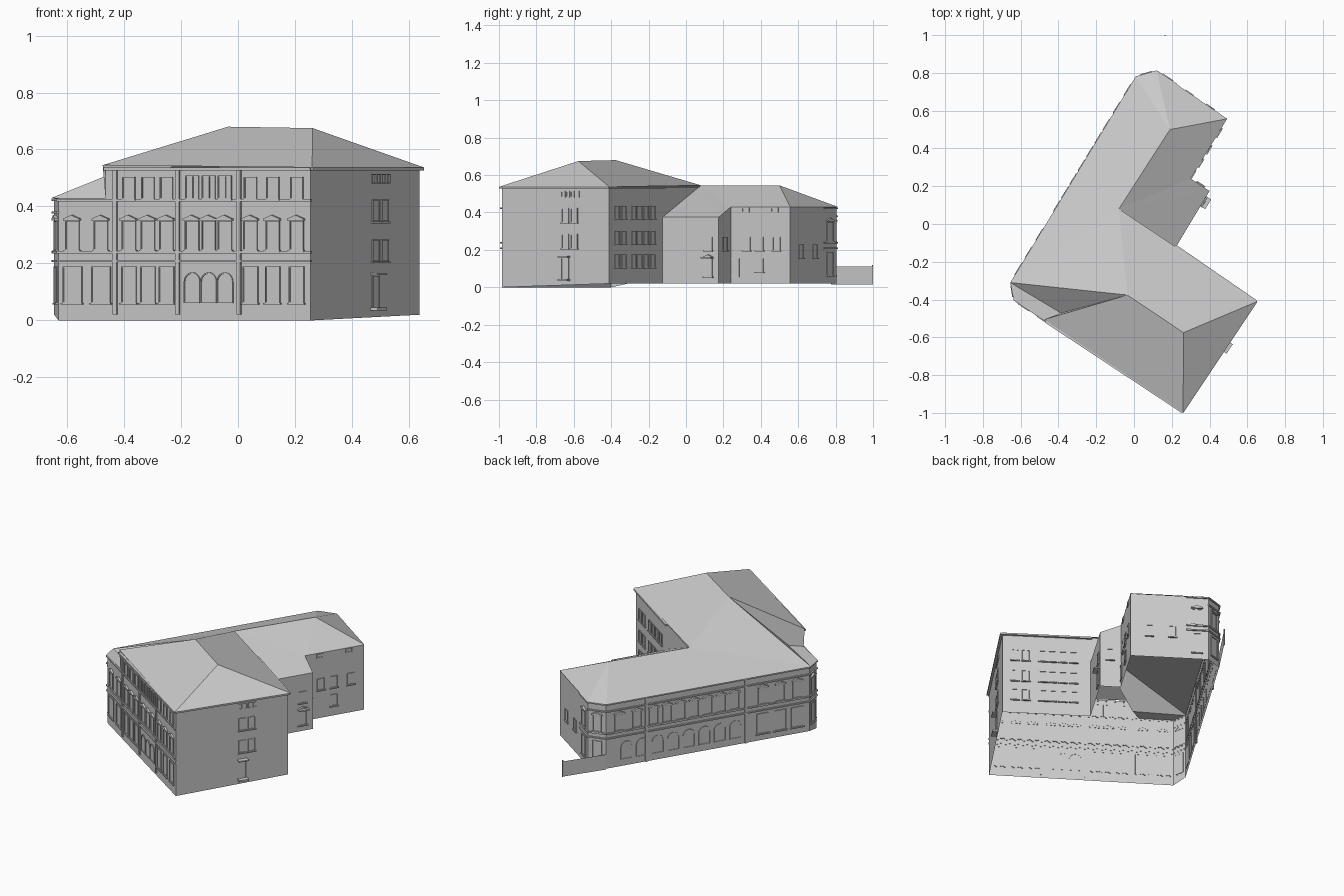
import bpy, bmesh, math
from mathutils import Vector

cube = bpy.data.objects.get("Cube")
if cube:
    bpy.data.objects.remove(cube, do_unlink=True)

stone = bpy.data.materials.new("grey_stone")
stone.use_nodes = True
GREY = (0.6, 0.6, 0.6, 1)
stone.diffuse_color = GREY
stone.node_tree.nodes["Principled BSDF"].inputs["Base Color"].default_value = GREY

# Footprint corners, counter-clockwise
P = dict(
    south=(0.255, -0.985), east=(0.637, -0.412), court=(0.22, -0.125),
    annex=(0.40, 0.175), notch=(0.30, 0.24), northeast=(0.49, 0.555),
    north=(0.12, 0.805), northwest=(0.015, 0.775), west=(-0.645, -0.31),
    chamfer=(-0.63, -0.40), step=(-0.465, -0.509), inner=(-0.08, 0.08))
ON_GROUND = ("south", "chamfer", "step")
TALL, LOW, ANNEX = 0.537, 0.43, 0.375


def finish(name, bm):
    mesh = bpy.data.meshes.new(name)
    bm.to_mesh(mesh)
    bm.free()
    mesh.materials.append(stone)
    obj = bpy.data.objects.new(name, mesh)
    bpy.context.collection.objects.link(obj)
    return obj


def surface(name, polygons):
    bm = bmesh.new()
    for poly in polygons:
        bm.faces.new([bm.verts.new(v) for v in poly])
    bmesh.ops.remove_doubles(bm, verts=bm.verts, dist=0.0005)
    return finish(name, bm)


def base(key):
    return 0.0 if key in ON_GROUND else 0.02


def wall_quad(a, b, top_a, top_b=None):
    pa, pb = P[a], P[b]
    return [(*pa, base(a)), (*pb, base(b)), (*pb, top_b or top_a), (*pa, top_a)]


class Wall:
    """Places ornaments on the outside of the wall between two corners."""

    def __init__(self, name, a, b, axis):
        self.name, self.axis = name, axis
        self.p, self.q = Vector((*P[a], 0)), Vector((*P[b], 0))
        self.length = (self.q - self.p).length
        self.d = (self.q - self.p).normalized()
        self.n = Vector((self.d.y, -self.d.x, 0))
        self.bm = bmesh.new()

    def along(self, value):
        k = self.axis
        return (value - self.p[k]) / (self.q[k] - self.p[k]) * self.length

    def loop(self, outline, depth):
        return [self.bm.verts.new(self.p + self.d * s + self.n * depth + Vector((0, 0, z)))
                for s, z in outline]

    def skirt(self, lower, upper):
        for i in range(len(lower)):
            j = (i + 1) % len(lower)
            self.bm.faces.new([lower[i], lower[j], upper[j], upper[i]])

    def plate(self, outline, depth):
        back, front = self.loop(outline, -0.001), self.loop(outline, depth)
        self.bm.faces.new(front)
        self.skirt(back, front)

    def bar(self, s0, s1, z0, z1, depth):
        self.plate([(s0, z0), (s1, z0), (s1, z1), (s0, z1)], depth)

    def ring(self, outer, inner, depth):
        back, rim = self.loop(outer, -0.001), self.loop(outer, depth)
        hole, floor = self.loop(inner, depth), self.loop(inner, 0.001)
        for lower, upper in ((back, rim), (rim, hole), (hole, floor)):
            self.skirt(lower, upper)
        self.bm.faces.new(floor)

    def course(self, z, height=0.008, depth=0.008):
        self.bar(-depth / 2, self.length + depth / 2, z, z + height, depth)

    def window(self, s, z0, z1, w, arch=False, hood=False, sill=True):
        def outline(grow):
            h, top = w / 2 + grow, z1 + grow
            pts = [(s - h, z0 - grow), (s + h, z0 - grow)]
            if arch:
                mid = z1 - w / 2
                return pts + [(s + h * math.cos(t * math.pi / 8),
                               mid + h * math.sin(t * math.pi / 8)) for t in range(9)]
            return pts + [(s + h, top), (s - h, top)]
        self.ring(outline(0.004), outline(0), 0.005)
        h = w / 2 + 0.009
        if sill and not arch:
            self.bar(s - h, s + h, z0 - 0.009, z0 - 0.003, 0.009)
        if hood:
            self.plate([(s - h, z1 + 0.006), (s + h, z1 + 0.006),
                        (s + h, z1 + 0.012), (s, z1 + 0.025), (s - h, z1 + 0.012)], 0.012)

    def row(self, values, z0, z1, w, **style):
        for v in values:
            self.window(self.along(v), z0, z1, w, **style)

    def pilaster(self, value, top):
        s = self.along(value)
        self.bar(s - 0.008, s + 0.008, 0.02, top, 0.007)

    def done(self):
        finish(self.name, self.bm)


# Outer walls
surface("tall_wing_walls", [
    wall_quad("step", "south", TALL), wall_quad("south", "east", TALL),
    wall_quad("east", "court", TALL),
    [(*P["court"], ANNEX), (*P["inner"], TALL), (*P["court"], TALL)]])
surface("low_wing_walls", [
    wall_quad("court", "annex", ANNEX), wall_quad("annex", "notch", ANNEX, LOW),
    wall_quad("notch", "northeast", LOW), wall_quad("northeast", "north", LOW),
    wall_quad("north", "northwest", LOW), wall_quad("northwest", "west", LOW),
    wall_quad("west", "chamfer", LOW), wall_quad("chamfer", "step", LOW)])

# Hipped roofs
e_south, e_east = (0.26, -1.0, TALL), (0.653, -0.41, TALL)
e_step, e_inner = (-0.475, -0.505, 0.545), (-0.08, 0.08, 0.545)
peak, ridge_east = (-0.035, -0.376, 0.68), (0.262, -0.575, 0.675)
surface("tall_roof", [
    [e_step, e_south, ridge_east, peak], [e_south, e_east, ridge_east],
    [e_east, e_inner, peak, ridge_east]])
r_north = (0.19, 0.50, 0.545)
r_west, r_cham = (-0.655, -0.31, LOW), (-0.637, -0.405, LOW)
r_step, r_valley = (*P["step"], LOW), (-0.386, -0.472, LOW)
r_nw, r_n = (0.01, 0.78, LOW), (0.12, 0.812, LOW)
r_ne = (0.493, 0.557, LOW)
surface("low_roof", [
    [r_west, peak, e_inner], [r_west, e_inner, r_north, r_nw], [r_nw, r_north, r_n],
    [r_n, r_north, r_ne], [r_ne, r_north, (*P["notch"], LOW)],
    [(*P["notch"], LOW), r_north, e_inner],
    [(*P["notch"], LOW), e_inner, (*P["annex"], ANNEX)],
    [(*P["annex"], ANNEX), e_inner, (*P["court"], ANNEX)],
    [r_west, r_valley, peak], [r_west, r_cham, r_step, r_valley]])
surface("step_wall", [[e_step, r_step, r_valley, peak]])

# Front facade
front = Wall("front_facade_details", "chamfer", "south", 0)
outer = [-0.58, -0.48]
side_a, centre, side_b = [-0.382, -0.315, -0.25], [-0.16, -0.102, -0.045], [0.045, 0.123, 0.207]
front.row(outer, 0.065, 0.185, 0.072)
front.row(side_a + side_b, 0.065, 0.185, 0.055)
front.row(centre, 0.065, 0.165, 0.06, arch=True)
front.row(outer + side_a + centre + side_b, 0.25, 0.345, 0.05, hood=True)
front.row(side_a + side_b, 0.43, 0.50, 0.045)
front.row([c + o for c in centre for o in (-0.012, 0.012)], 0.43, 0.505, 0.02)
for x in (-0.43, -0.21, 0.005):
    front.pilaster(x, 0.53)
for z in (0.205, 0.235, 0.418):
    front.course(z)
front.bar(front.along(P["step"][0]), front.length + 0.006, 0.527, 0.537, 0.014)
front.done()

# Long west facade
west = Wall("west_facade_details", "northwest", "west", 1)
span = lambda start, step, count: [start + step * i for i in range(count)]
squares = span(-0.245, 0.092, 3)
west.row(squares, 0.065, 0.185, 0.07)
west.row(span(0.085, 0.083, 8), 0.065, 0.17, 0.066, arch=True)
west.row(squares + span(0.09, 0.072, 7) + [0.61, 0.705], 0.25, 0.345, 0.05, hood=True)
for y in (0.03, 0.56):
    west.pilaster(y, 0.42)
for z in (0.205, 0.235, 0.375, 0.42):
    west.course(z)
west.done()

# Chamfered corners
for name, a, b in (("southwest_corner_details", "west", "chamfer"),
                   ("northwest_corner_details", "north", "northwest")):
    corner = Wall(name, a, b, 0)
    corner.window(corner.length / 2, 0.25, 0.345, 0.045, hood=True)
    corner.window(corner.length / 2, 0.065, 0.185, 0.05)
    for z in (0.205, 0.235, 0.375, 0.42):
        corner.course(z)
    corner.done()

# North end
north = Wall("north_end_details", "northeast", "north", 1)
north.row([0.615, 0.69], 0.16, 0.225, 0.035)
north.row([0.768], 0.25, 0.345, 0.05, hood=True)
north.row([0.768], 0.065, 0.185, 0.05)
for z in (0.205, 0.235, 0.42):
    north.bar(north.along(0.735), north.length, z, z + 0.008, 0.008)
north.done()

# East end of the tall wing, with a hooded door
east = Wall("east_end_details", "south", "east", 1)
east.row(span(-0.655, 0.025, 4), 0.485, 0.51, 0.016, sill=False)
for z in (0.21, 0.35):
    east.row([-0.645, -0.597], z, z + 0.07, 0.036)
east.row([-0.645], 0.04, 0.155, 0.04, sill=False)
s = east.along(-0.645)
east.bar(s - 0.03, s + 0.03, 0.035, 0.045, 0.03)
east.bar(s - 0.03, s + 0.03, 0.16, 0.167, 0.03)
east.course(0.527, 0.01, 0.014)
east.done()

# Courtyard walls
court = Wall("courtyard_tall_details", "east", "court", 1)
for z in (0.11, 0.235, 0.37):
    court.row([-0.37, -0.335, -0.28, -0.25, -0.215, -0.18], z, z + 0.062, 0.036)
court.course(0.527, 0.01, 0.014)
court.done()

annex = Wall("annex_details", "court", "annex", 1)
annex.row([0.12], 0.2, 0.265, 0.04)
annex.row([0.12], 0.06, 0.15, 0.045, hood=True)
s = annex.along(0.12)
annex.bar(s - 0.03, s + 0.03, 0.155, 0.163, 0.03)
annex.done()

side = Wall("annex_side_details", "annex", "notch", 1)
side.row([0.207], 0.2, 0.265, 0.035)
side.done()

back = Wall("courtyard_low_details", "notch", "northeast", 1)
back.row([0.325, 0.395, 0.485], 0.2, 0.265, 0.038)
back.row([0.395], 0.085, 0.15, 0.038)
back.row([0.26], 0.06, 0.15, 0.05, sill=False)
back.row([0.32, 0.475], 0.405, 0.422, 0.035, sill=False)
back.done()

# Garden wall running on from the west facade, with an end post
f0, f1 = (*P["northwest"],), (0.165, 0.998)
surface("garden_wall", [[(*f0, 0.015), (*f1, 0.015), (*f1, 0.11), (*f0, 0.11)]])
bpy.ops.mesh.primitive_cube_add(size=1, location=(0.164, 0.997, 0.067))
post = bpy.context.object
post.name = "garden_wall_post"
post.scale = (0.006, 0.006, 0.105)
post.data.materials.append(stone)
